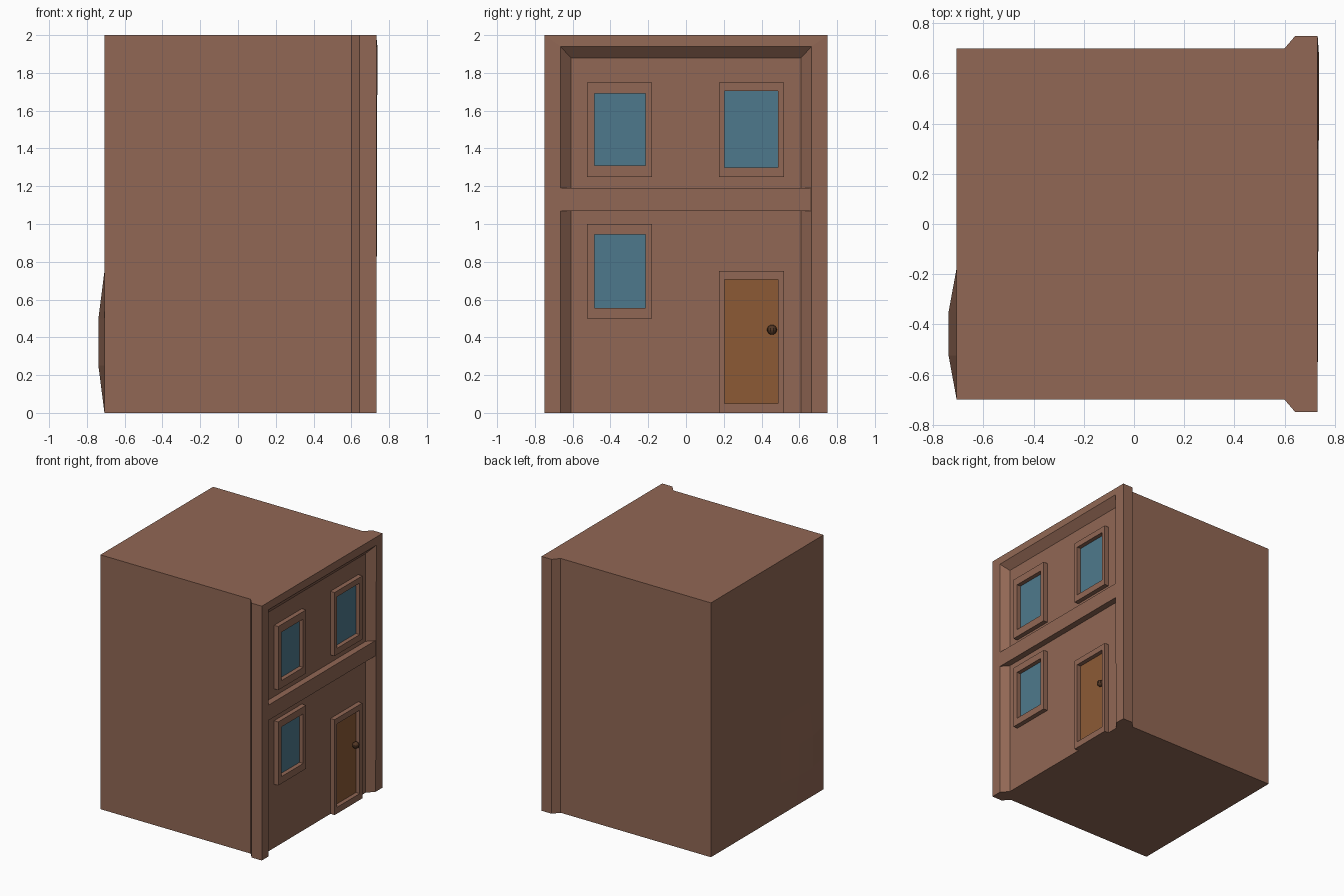
import bpy, bmesh, math
from mathutils import Vector

if "Cube" in bpy.data.objects:
    bpy.data.objects.remove(bpy.data.objects["Cube"])


def material(name, rgb):
    m = bpy.data.materials.new(name)
    m.diffuse_color = (*rgb, 1)
    m.use_nodes = True
    m.node_tree.nodes["Principled BSDF"].inputs["Base Color"].default_value = m.diffuse_color
    return m


BRICK = material("brown_wall", (0.283, 0.136, 0.089))
GLASS = material("blue_glass", (0.076, 0.191, 0.262))
WOOD = material("door_wood", (0.262, 0.102, 0.036))
DARK = material("dark_knob", (0.085, 0.038, 0.018))

BACK, WALL, TRIM, FRONT = -0.707, 0.682, 0.718, 0.732


def make(name, bm, *mats):
    me = bpy.data.meshes.new(name)
    bm.to_mesh(me)
    bm.free()
    for m in mats:
        me.materials.append(m)
    ob = bpy.data.objects.new(name, me)
    bpy.context.collection.objects.link(ob)
    return ob


def face(bm, pts, mat=0):
    f = bm.faces.new([bm.verts.new(p) for p in pts])
    f.material_index = mat
    return f


# house shell: flared plan walls, roof, base and bordered facade
bm = bmesh.new()
half = [(BACK, 0.7), (0.6, 0.7), (0.643, 0.75), (FRONT, 0.75)]
for (x0, y0), (x1, y1) in zip(half, half[1:]):
    for s in (-1, 1):
        q = [(x0, s * y0, 0), (x1, s * y1, 0), (x1, s * y1, 2), (x0, s * y0, 2)]
        face(bm, q if s < 0 else q[::-1])
plan = [(x, -y) for x, y in half] + [(x, y) for x, y in reversed(half)]
face(bm, [(x, y, 2) for x, y in plan])
groove = [(FRONT, -0.665), (WALL, -0.61), (WALL, 0.61), (FRONT, 0.665)]
base = plan[:4] + groove + plan[4:]
face(bm, [(x, y, 0) for x, y in reversed(base)])


def arch(x, w, top):
    return [Vector(p) for p in ((x, -w, 0), (x, -w, top), (x, w, top), (x, w, 0))]


rings = [arch(FRONT, 0.75, 2), arch(FRONT, 0.665, 1.94), arch(WALL, 0.61, 1.88)]
rings[1][2].x += 0.006          # slightly lifted upper corner
for a, b in zip(rings, rings[1:]):
    for i in range(3):
        face(bm, [b[i], b[i + 1], a[i + 1], a[i]])
face(bm, rings[2][::-1])
bmesh.ops.remove_doubles(bm, verts=bm.verts, dist=1e-5)

# rear wall grid with one shallow bulging cell
N = 8
g = [[bm.verts.new((BACK - (0.032 if i in (1, 2) and j in (1, 2) else 0),
                    -0.7 + 1.4 * i / N, 2 * j / N)) for j in range(N + 1)]
     for i in range(N + 1)]
for i in range(N):
    for j in range(N):
        bm.faces.new((g[i][j], g[i][j + 1], g[i + 1][j + 1], g[i + 1][j]))
make("house_shell", bm, BRICK)

# floor band between storeys
bm = bmesh.new()
bmesh.ops.create_cube(bm, size=1)
for v in bm.verts:
    v.co = ((FRONT if v.co.x > 0 else WALL), math.copysign(0.665, v.co.y),
            1.19 if v.co.z > 0 else 1.07)
make("floor_band", bm, BRICK)


def opening(name, outer, inner, panel):
    """Raised surround with a recessed panel; bounds are y0, y1, z0, z1."""
    def rect(x, b):
        return [(x, b[0], b[2]), (x, b[1], b[2]), (x, b[1], b[3]), (x, b[0], b[3])]
    bm = bmesh.new()
    loops = [rect(WALL, outer), rect(TRIM, outer), rect(TRIM, inner), rect(WALL + 0.003, inner)]
    for a, b in zip(loops, loops[1:]):
        for i in range(4):
            k = (i + 1) % 4
            face(bm, [a[i], a[k], b[k], b[i]])
    face(bm, loops[-1], 1)
    bmesh.ops.remove_doubles(bm, verts=bm.verts, dist=1e-5)
    make(name, bm, BRICK, panel)


opening("upper_left_window", (-0.525, -0.18, 1.25, 1.75), (-0.485, -0.215, 1.31, 1.69), GLASS)
opening("upper_right_window", (0.175, 0.52, 1.25, 1.75), (0.205, 0.487, 1.30, 1.705), GLASS)
opening("lower_window", (-0.525, -0.18, 0.5, 1.0), (-0.485, -0.215, 0.555, 0.945), GLASS)
opening("front_door", (0.175, 0.52, 0, 0.75), (0.205, 0.487, 0.05, 0.705), WOOD)

# door knob
bm = bmesh.new()
bmesh.ops.create_uvsphere(bm, u_segments=10, v_segments=8, radius=0.026)
for v in bm.verts:
    v.co += Vector((0.707, 0.455, 0.44))
make("door_knob", bm, DARK)
